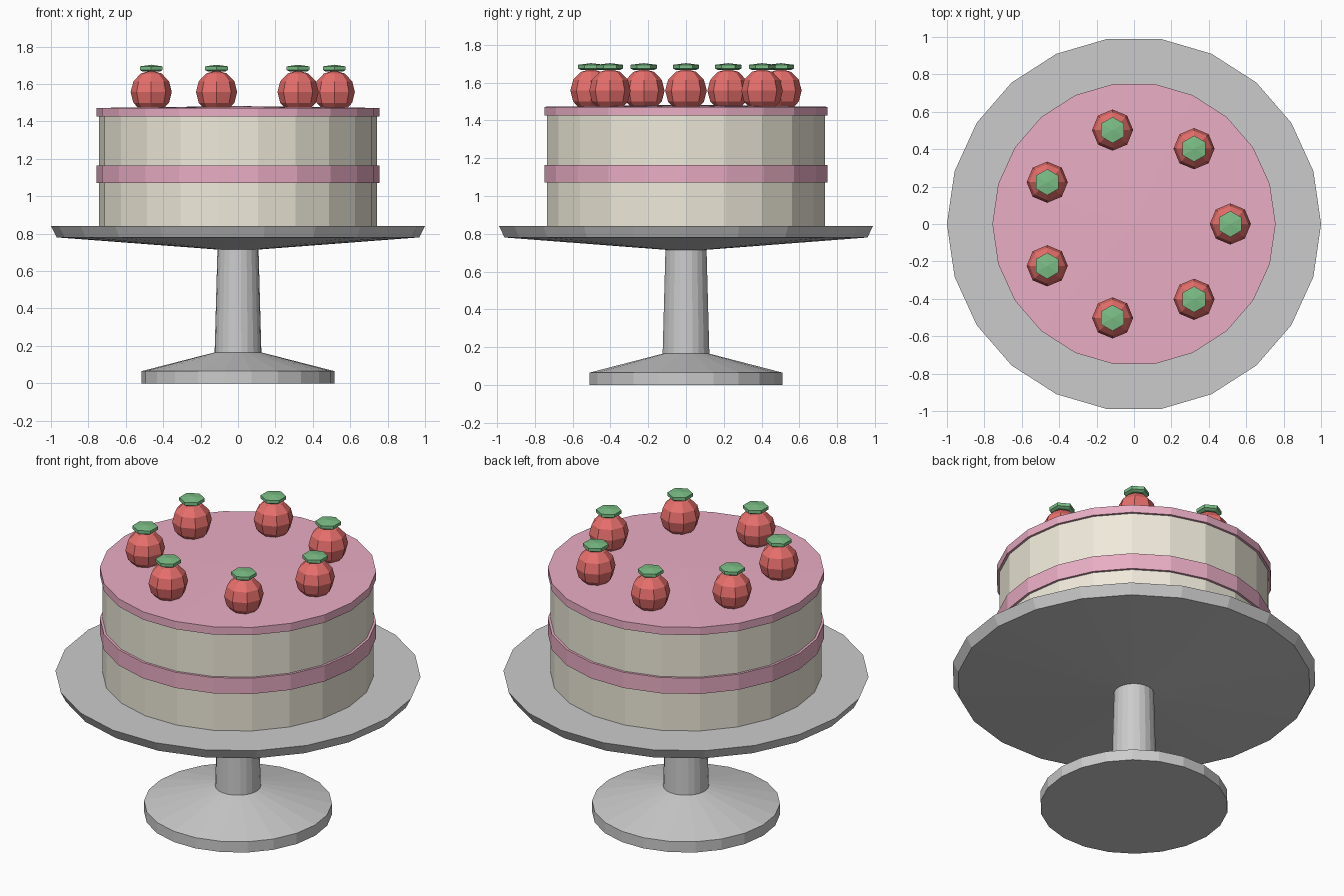
import bpy, math

if "Cube" in bpy.data.objects:
    bpy.data.objects.remove(bpy.data.objects["Cube"])

SIDES = 22


def material(name, color):
    m = bpy.data.materials.new(name)
    m.diffuse_color = (*color, 1)
    m.use_nodes = True
    m.node_tree.nodes["Principled BSDF"].inputs["Base Color"].default_value = m.diffuse_color
    return m


def lathe(name, profile, mat=None, sides=SIDES, turn=0.0, loc=(0, 0, 0)):
    """Spin (radius, z) points, bottom to top, into a closed solid; radius 0 makes a tip."""
    verts, faces, rings = [], [], []
    for r, z in profile:
        start = len(verts)
        n = sides if r > 0 else 1
        for i in range(n):
            a = turn + 2 * math.pi * i / sides
            verts.append((r * math.cos(a), r * math.sin(a), z))
        rings.append([start + i % n for i in range(sides)])
    for lo, hi in zip(rings, rings[1:]):
        for i in range(sides):
            j = (i + 1) % sides
            quad = (lo[i], lo[j], hi[j], hi[i])
            faces.append(tuple(dict.fromkeys(quad)))
    if profile[0][0] > 0:
        faces.append(tuple(reversed(rings[0])))
    if profile[-1][0] > 0:
        faces.append(tuple(rings[-1]))
    mesh = bpy.data.meshes.new(name)
    mesh.from_pydata(verts, [], faces)
    if mat:
        mesh.materials.append(mat)
    obj = bpy.data.objects.new(name, mesh)
    obj.location = loc
    bpy.context.collection.objects.link(obj)
    return obj


def ball(radius, height, rings):
    """Profile of a squashed low-poly sphere."""
    pts = [(radius * math.cos(t), height * math.sin(t))
           for t in (-math.pi / 2 + math.pi * k / rings for k in range(1, rings))]
    return [(0, -height)] + pts + [(0, height)]


sponge = material("sponge", (0.86, 0.82, 0.70))
pink = material("pink_icing", (0.82, 0.42, 0.55))
red = material("berry_red", (0.80, 0.16, 0.15))
green = material("leaf_green", (0.20, 0.52, 0.24))

# Stand: foot, tapered stem and shallow plate
lathe("cake_stand", [(0.515, 0), (0.515, 0.065), (0.125, 0.165), (0.11, 0.715),
                     (0.97, 0.78), (1.0, 0.84)])

# Cake layers, filling and icing
lathe("lower_sponge", [(0.743, 0.84), (0.743, 1.07)], sponge)
lathe("filling", [(0.757, 1.07), (0.757, 1.165)], pink)
lathe("upper_sponge", [(0.743, 1.165), (0.743, 1.425)], sponge)
lathe("top_icing", [(0.757, 1.425), (0.757, 1.472), (0, 1.482)], pink)

# Ring of seven strawberries with leafy caps
for k in range(7):
    a = 2 * math.pi * k / 7
    x, y = 0.515 * math.cos(a), 0.515 * math.sin(a)
    lathe(f"strawberry_{k + 1}", ball(0.11, 0.115, 6), red, 8, loc=(x, y, 1.557))
    lathe(f"strawberry_leaf_{k + 1}",
          [(0.055, -0.018), (0.07, -0.01), (0.07, 0.009), (0, 0.018)],
          green, 6, math.pi / 6, (x, y, 1.685))
